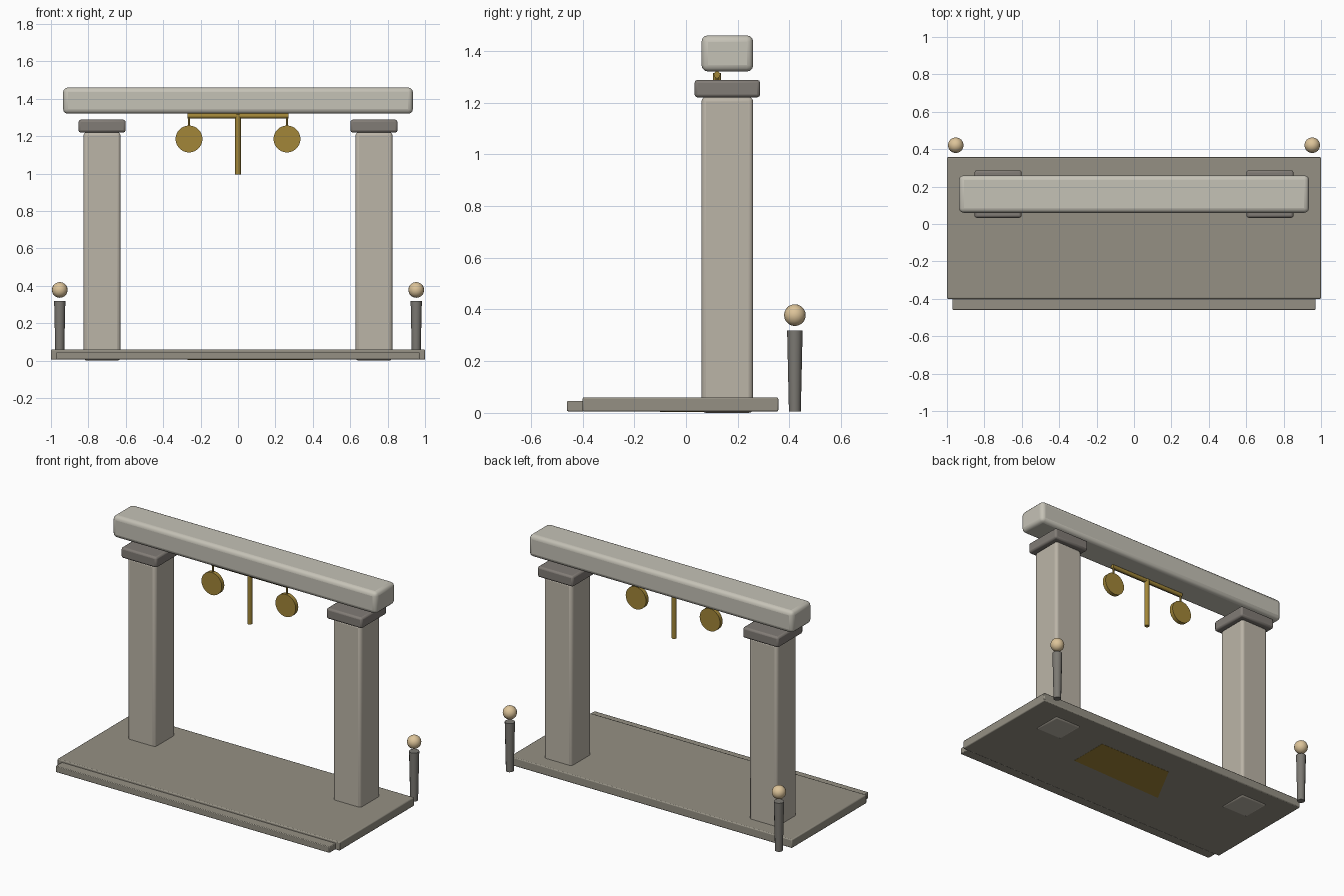
import bpy, bmesh, math
from mathutils import Matrix

if "Cube" in bpy.data.objects:
    bpy.data.objects.remove(bpy.data.objects["Cube"])


def material(name, r, g, b):
    m = bpy.data.materials.new(name)
    m.diffuse_color = (r, g, b, 1)
    m.use_nodes = True
    m.node_tree.nodes["Principled BSDF"].inputs["Base Color"].default_value = m.diffuse_color
    return m


PALE = material("pale_stone", 0.56, 0.54, 0.47)
STONE = material("pillar_stone", 0.50, 0.46, 0.39)
DARK = material("dark_stone", 0.22, 0.20, 0.18)
FLOOR = material("floor_stone", 0.30, 0.28, 0.23)
POST = material("post_stone", 0.20, 0.19, 0.17)
BRASS = material("brass", 0.36, 0.24, 0.04)
GLOW = material("warm_lamp", 0.72, 0.55, 0.32)


def finish(name, bm, mat, bevel=0, segments=2):
    bmesh.ops.recalc_face_normals(bm, faces=bm.faces)
    me = bpy.data.meshes.new(name)
    bm.to_mesh(me)
    bm.free()
    ob = bpy.data.objects.new(name, me)
    bpy.context.collection.objects.link(ob)
    me.materials.append(mat)
    if bevel:
        mod = ob.modifiers.new("edge_softening", 'BEVEL')
        mod.width = bevel
        mod.segments = segments
    bpy.ops.object.select_all(action='DESELECT')
    bpy.context.view_layer.objects.active = ob
    ob.select_set(True)
    bpy.ops.object.shade_smooth_by_angle(angle=math.radians(40))
    return ob


def box(name, x, y, z, mat, bevel=0.0, segments=2):
    """Box given by (min, max) ranges on each axis."""
    bm = bmesh.new()
    bmesh.ops.create_cube(bm, size=1)
    for v in bm.verts:
        v.co = [(r[0] + r[1]) / 2 + c * (r[1] - r[0]) for c, r in zip(v.co, (x, y, z))]
    return finish(name, bm, mat, bevel, segments)


def cone(name, centre, r1, r2, depth, mat, axis='Z', sides=16):
    rot = {'Z': Matrix(), 'X': Matrix.Rotation(math.pi / 2, 4, 'Y'),
           'Y': Matrix.Rotation(math.pi / 2, 4, 'X')}[axis]
    bm = bmesh.new()
    bmesh.ops.create_cone(bm, cap_ends=True, segments=sides, radius1=r1, radius2=r2,
                          depth=depth, matrix=Matrix.Translation(centre) @ rot)
    return finish(name, bm, mat)


def ball(name, centre, r, mat):
    bm = bmesh.new()
    bmesh.ops.create_uvsphere(bm, u_segments=16, v_segments=10, radius=r,
                              matrix=Matrix.Translation(centre))
    return finish(name, bm, mat)


# Platform and front step
box("platform", (-1, 1), (-0.40, 0.357), (0.005, 0.06), FLOOR, 0.006)
box("front_step", (-0.97, 0.97), (-0.46, -0.395), (0.006, 0.046), FLOOR, 0.004)

# Plate set in the underside of the platform
bm = bmesh.new()
plate = bm.faces.new([bm.verts.new((x, y, 0.004)) for x, y in
                      ((0.40, 0.18), (0.40, -0.08), (-0.27, -0.10), (-0.12, 0.18))])
top = bmesh.ops.extrude_face_region(bm, geom=[plate])["geom"]
for v in top:
    if isinstance(v, bmesh.types.BMVert):
        v.co.z = 0.03
finish("floor_plate", bm, BRASS)

# Lintel
box("lintel", (-0.935, 0.935), (0.06, 0.26), (1.32, 1.46), PALE, 0.025, 3)

# Hanging brass fittings: bar and centre rod
cone("chime_bar", (0, 0.12, 1.308), 0.013, 0.013, 0.54, BRASS, 'X', 12)
cone("centre_rod", (0, 0.12, 1.155), 0.015, 0.015, 0.32, BRASS, 'Z', 12)

for side, s in (("left", -1), ("right", 1)):
    # Pillar and its capital
    px = s * 0.727
    box(side + "_pillar", (px - 0.099, px + 0.099), (0.06, 0.26), (0, 1.222), STONE, 0.018, 3)
    box(side + "_capital", (px - 0.126, px + 0.126), (0.033, 0.287), (1.22, 1.288), DARK, 0.012)
    # Chime disc on a short hanger
    cone(side + "_hanger", (s * 0.262, 0.12, 1.27), 0.006, 0.006, 0.08, BRASS, 'Z', 8)
    cone(side + "_chime_disc", (s * 0.262, 0.12, 1.185), 0.072, 0.072, 0.026, BRASS, 'Y', 28)
    # Rear lamp post with floating globe
    cone(side + "_lamp_post", (s * 0.953, 0.421, 0.162), 0.023, 0.03, 0.314, POST, 'Z', 12)
    ball(side + "_lamp_globe", (s * 0.953, 0.421, 0.378), 0.042, GLOW)
